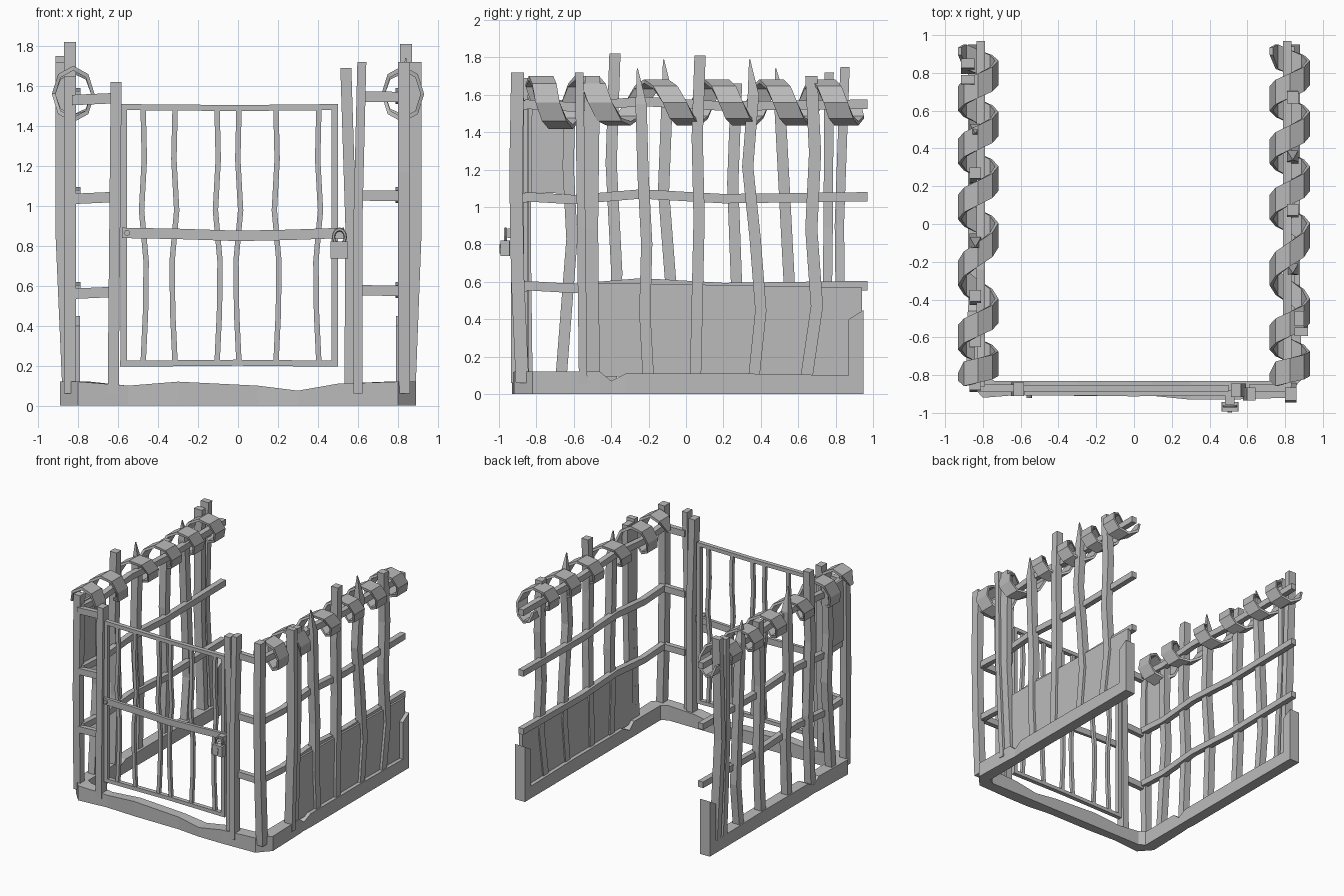
import bpy, bmesh, math
from mathutils import Vector

cube = bpy.data.objects.get("Cube")
if cube:
    bpy.data.objects.remove(cube, do_unlink=True)

grey = bpy.data.materials.new("weathered_grey")
grey.use_nodes = True
colour = (0.5, 0.5, 0.5, 1)
grey.diffuse_color = colour
grey.node_tree.nodes["Principled BSDF"].inputs["Base Color"].default_value = colour


def loft(name, rings):
    """Skin a closed solid through four-cornered rings."""
    bm = bmesh.new()
    loops = [[bm.verts.new(p) for p in ring] for ring in rings]
    for a, b in zip(loops, loops[1:]):
        for i in range(4):
            j = (i + 1) % 4
            bm.faces.new((a[i], a[j], b[j], b[i]))
    bm.faces.new(loops[0][::-1])
    bm.faces.new(loops[-1])
    bmesh.ops.recalc_face_normals(bm, faces=bm.faces)
    mesh = bpy.data.meshes.new(name)
    bm.to_mesh(mesh)
    bm.free()
    obj = bpy.data.objects.new(name, mesh)
    bpy.context.collection.objects.link(obj)
    mesh.materials.append(grey)
    return obj


CORNERS = ((-1, -1), (1, -1), (1, 1), (-1, 1))


def beam(name, points, width, depth, along="z", tip=1):
    """Crooked squared timber; tip shrinks the last ring into a spike."""
    rings = []
    for n, p in enumerate(points):
        s = tip if n == len(points) - 1 else 1
        ring = []
        for u, v in CORNERS:
            a, b = u * width * s / 2, v * depth * s / 2
            offset = {"z": (a, b, 0), "y": (a, 0, b), "x": (0, a, b)}[along]
            ring.append(Vector(p) + Vector(offset))
        rings.append(ring)
    return loft(name, rings)


def heights(count, top, bottom=0.06):
    return [bottom + (top - bottom) * i / (count - 1) for i in range(count)]


def side_post(name, side, ys, top, depth=0.06, width=0.06, x=0.84, lean=0, spike=0):
    """Post in a side wall, bending through the given y positions."""
    pts = [(side * (x + lean * min(1, z / 0.6)), y, z)
           for y, z in zip(ys, heights(len(ys), top))]
    if spike:
        px, py, pz = pts[-1]
        pts.append((px, py - 0.02, pz + spike))
    beam(name, pts, width, depth, tip=0.1 if spike else 1)


# Base kerb: outer x, outer y, inner x, inner y, top height
half = [(0.88, 0.95, 0.79, 0.95, 0.45), (0.88, 0.87, 0.79, 0.87, 0.4),
        (0.88, 0.869, 0.79, 0.869, 0.1), (0.88, 0.3, 0.79, 0.3, 0.11),
        (0.88, -0.32, 0.79, -0.32, 0.11), (0.875, -0.4, 0.79, -0.4, 0.07),
        (0.88, -0.46, 0.79, -0.46, 0.12), (0.89, -0.82, 0.79, -0.8, 0.12),
        (0.8, -0.92, 0.74, -0.83, 0.12)]
front = [(-0.55, -0.9, -0.55, -0.83, 0.1), (-0.3, -0.91, -0.3, -0.83, 0.12),
         (0.1, -0.91, 0.1, -0.83, 0.1), (0.3, -0.93, 0.3, -0.83, 0.075),
         (0.5, -0.93, 0.5, -0.83, 0.11)]
left_half = [(-a, b, -c, d, z) for a, b, c, d, z in half]
loft("base_kerb", [[(a, b, 0), (c, d, 0), (c, d, z), (a, b, z)]
                   for a, b, c, d, z in left_half + front + half[::-1]])

# Posts of the wall on the +x side
side_post("left_corner_post", 1, (-0.875, -0.9, -0.91, -0.9), 1.72, 0.07, x=0.83)
side_post("left_outer_plank", 1, (-0.55, -0.56, -0.57), 1.72, 0.045, 0.07, 0.85, 0.035)
side_post("left_inner_plank", 1, (-0.5, -0.51, -0.5), 1.7, 0.08, 0.05, 0.84, 0.035)
side_post("left_spiked_post", 1, (-0.2, -0.22, -0.21, -0.23, -0.24), 1.55, spike=0.19)
side_post("left_tall_post", 1, (0.05, 0.06, 0.07, 0.06, 0.075), 1.81)
side_post("left_bent_post", 1, (0.36, 0.4, 0.37, 0.33, 0.36), 1.6, spike=0.19)
side_post("left_back_post", 1, (0.64, 0.7, 0.67, 0.69, 0.67), 1.7, 0.065)

# Posts of the wall on the -x side
side_post("right_corner_post", -1, (-0.85, -0.86, -0.85), 1.65)
side_post("right_curved_post", -1, (-0.67, -0.64, -0.61, -0.63, -0.62), 1.6)
side_post("right_tall_post", -1, (-0.4, -0.37, -0.4, -0.38), 1.82)
side_post("right_spiked_post", -1, (-0.1, -0.08, -0.12, -0.1), 1.6, spike=0.19)
side_post("right_middle_post", -1, (0.24, 0.27, 0.25, 0.27), 1.66)
side_post("right_bent_post", -1, (0.52, 0.56, 0.54, 0.52, 0.5), 1.58, spike=0.16)
side_post("right_inner_plank", -1, (0.75, 0.76, 0.765), 1.72, 0.05, 0.07, 0.84, 0.04)
side_post("right_outer_plank", -1, (0.83, 0.82, 0.85), 1.75, 0.05, 0.07, 0.84, 0.04)

# Long rails and the short rails beside the gate
for side, label in ((1, "left"), (-1, "right")):
    for level, z in (("lower", 0.58), ("middle", 1.055), ("top", 1.55)):
        bends = ((-0.86, 0), (-0.6, -0.015), (-0.24, 0.015), (0.2, -0.01), (0.97, 0))
        beam(f"{label}_{level}_rail", [(side * 0.812, y, z + dz) for y, dz in bends],
             0.045, 0.05, "y")
        drop = 0.04 if side < 0 else 0.01
        beam(f"{label}_{level}_front_rail",
             [(side * 0.83, -0.87, z - drop / 2), (side * 0.61, -0.87, z - drop / 4)],
             0.04, 0.052, "x")

# Infill panels
beam("left_lower_panel", [(0.835, -0.48, 0.345), (0.835, 0.94, 0.32)], 0.03, 0.5, "y")
beam("right_upper_panel", [(-0.835, -0.85, 1.33), (-0.835, -0.6, 1.32)], 0.02, 0.5, "y")

# Gate posts
beam("right_gate_post", [(-0.625, -0.875, 0.06), (-0.62, -0.875, 0.6),
                         (-0.615, -0.875, 1.1), (-0.61, -0.875, 1.62)], 0.055, 0.07)
beam("left_gate_post", [(0.56, -0.88, 0.06), (0.565, -0.88, 0.9),
                        (0.54, -0.88, 1.69)], 0.055, 0.07)
beam("left_gate_plank", [(0.6, -0.9, 0.06), (0.6, -0.9, 0.9),
                         (0.62, -0.9, 1.72)], 0.045, 0.07)

# Gate frame, bars and bolt rail
for name, z, sag in (("bottom", 0.21, 0.005), ("top", 1.495, -0.005)):
    beam(f"gate_{name}_frame", [(-0.59, -0.87, z), (0, -0.87, z + sag),
                                (0.5, -0.87, z)], 0.035, 0.03, "x")
for name, x in (("right", -0.573), ("left", 0.485)):
    beam(f"gate_{name}_stile", [(x, -0.87, 0.2), (x, -0.87, 1.5)], 0.032, 0.035)
sway = (0, 0.012, 0.015, -0.008, 0.006, 0)
for n, x in enumerate((-0.475, -0.315, -0.105, 0.005, 0.19, 0.405)):
    sign = -1 if n % 2 else 1
    beam(f"gate_bar_{n + 1}", [(x + sign * dx, -0.87, z) for dx, z in
                               zip(sway, heights(6, 1.49, 0.21))], 0.027, 0.027)
beam("gate_middle_rail", [(-0.58, -0.895, 0.865), (-0.3, -0.895, 0.86), (0, -0.9, 0.85),
                          (0.25, -0.895, 0.855), (0.53, -0.895, 0.865)], 0.025, 0.052, "x")


def primitive(name, operator, turned=False, **settings):
    operator(rotation=(math.pi / 2 if turned else 0, 0, 0), **settings)
    obj = bpy.context.object
    obj.name = name
    obj.data.materials.append(grey)
    return obj


ops = bpy.ops.mesh
primitive("rail_bolt", ops.primitive_cylinder_add, True, vertices=8, radius=0.015,
          depth=0.03, location=(-0.555, -0.905, 0.865))

# Padlock
body = primitive("padlock_body", ops.primitive_cube_add, size=1, location=(0.508, -0.967, 0.78))
body.scale = (0.088, 0.05, 0.085)
bevel = body.modifiers.new("rounded_edges", "BEVEL")
bevel.width = 0.008
bevel.segments = 1
shackle = primitive("padlock_shackle", ops.primitive_torus_add, True, major_segments=12,
                    minor_segments=6, major_radius=0.03, minor_radius=0.008,
                    location=(0.508, -0.965, 0.845))
shackle.scale.y = 1.25
primitive("padlock_hasp", ops.primitive_cube_add, size=0.05, location=(0.508, -0.93, 0.86))
primitive("keyhole_disc", ops.primitive_cylinder_add, True, vertices=8, radius=0.012,
          depth=0.006, location=(0.508, -0.994, 0.79))
slot = primitive("keyhole_slot", ops.primitive_cube_add, size=1, location=(0.508, -0.994, 0.768))
slot.scale = (0.01, 0.006, 0.03)

# Ribbons wound round the top rails
CREST = (-0.88, -0.74, -0.46, -0.06, 0.24, 0.53, 0.8, 1.03)


def ribbon(name, centre_x):
    rings, steps = [], 8
    first, last = 4, 6 * steps + 4
    for n in range(first, last + 1):
        turn, part = divmod(n / steps, 1)
        k = int(turn)
        y = CREST[k] + (CREST[k + 1] - CREST[k]) * part
        angle = -math.tau * (n / steps - 1)
        out = Vector((math.cos(angle), 0, math.sin(angle)))
        grow = 1.15 if y < -0.4 else 1
        centre = Vector((centre_x, y, 1.56))
        wide = 0.065 * (0.3 if n in (first, last) else 1)
        ring = []
        for u, v in CORNERS:
            reach = out * (0.098 + v * 0.009)
            reach.z *= 1.15 * grow
            ring.append(centre + reach + Vector((0, u * wide, 0)))
        rings.append(ring)
    loft(name, rings)


ribbon("left_wound_ribbon", 0.825)
ribbon("right_wound_ribbon", -0.825)
